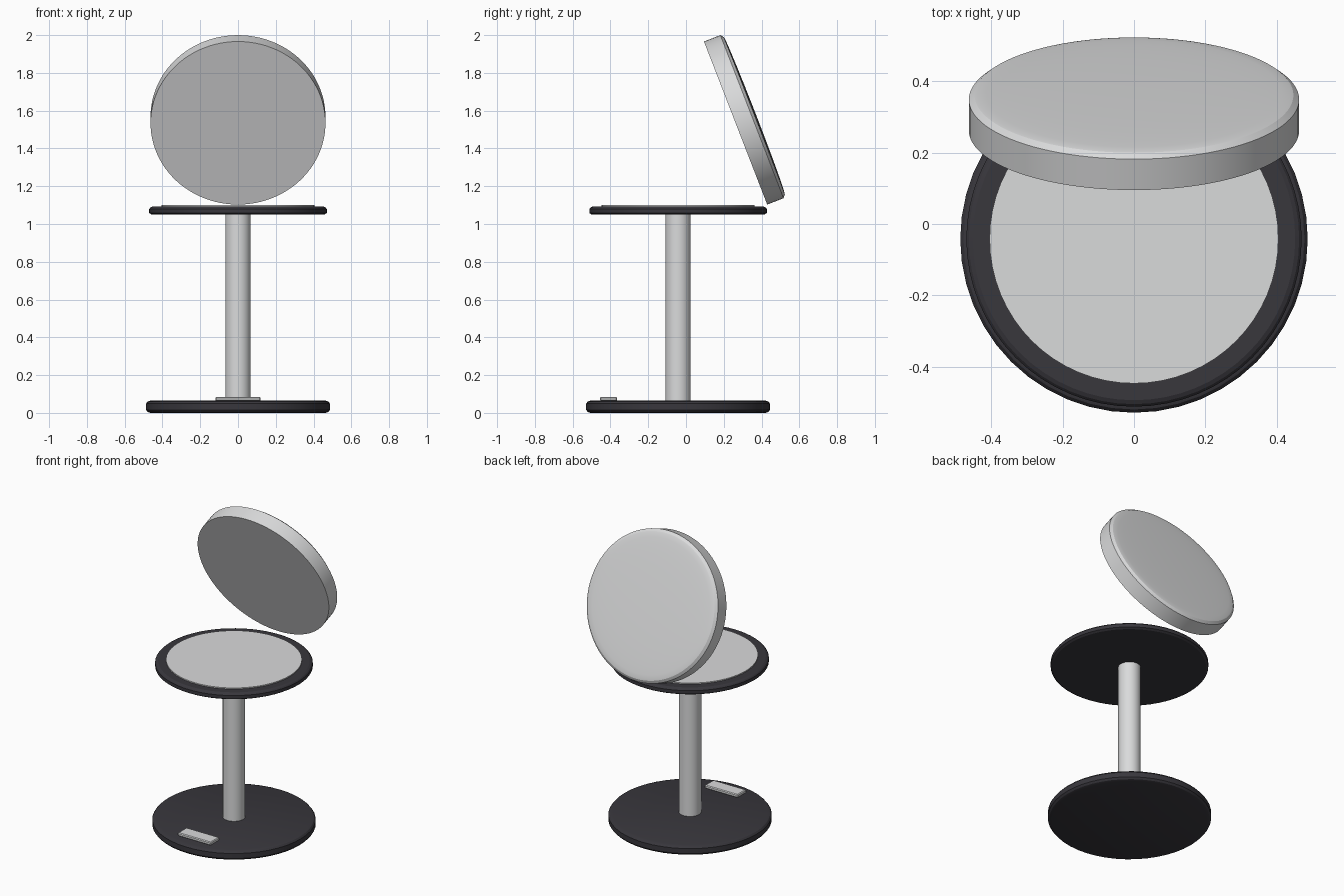
import bpy, bmesh, math
from mathutils import Matrix

if "Cube" in bpy.data.objects:
    bpy.data.objects.remove(bpy.data.objects["Cube"])

AXIS_Y = -0.042


def material(name, rgb):
    m = bpy.data.materials.new(name)
    m.use_nodes = True
    m.diffuse_color = (*rgb, 1)
    bsdf = next(n for n in m.node_tree.nodes if n.type == "BSDF_PRINCIPLED")
    bsdf.inputs["Base Color"].default_value = (*rgb, 1)
    return m


DARK = material("dark charcoal", (0.04, 0.038, 0.046))
PALE = material("pale grey", (0.7, 0.705, 0.71))


def finish(name, bm, mat, angle=30):
    bmesh.ops.recalc_face_normals(bm, faces=bm.faces)
    mesh = bpy.data.meshes.new(name)
    bm.to_mesh(mesh)
    bm.free()
    mesh.materials.append(mat)
    ob = bpy.data.objects.new(name, mesh)
    bpy.context.collection.objects.link(ob)
    bpy.ops.object.select_all(action="DESELECT")
    bpy.context.view_layer.objects.active = ob
    ob.select_set(True)
    bpy.ops.object.shade_smooth_by_angle(angle=math.radians(angle))
    return ob


def lathe(name, profile, mat, sides=64, angle=30):
    """Turn a (radius, height) profile around z; the ends are closed flat."""
    bm = bmesh.new()
    rings = []
    for r, z in profile:
        if r == 0:
            rings.append([bm.verts.new((0, 0, z))] * sides)
        else:
            rings.append([bm.verts.new((r * math.cos(a), r * math.sin(a), z))
                          for a in (math.tau * i / sides for i in range(sides))])
    for low, high in zip(rings, rings[1:]):
        for i in range(sides):
            j = (i + 1) % sides
            bm.faces.new(dict.fromkeys((low[i], low[j], high[j], high[i])))
    for ring, (r, _) in ((rings[0], profile[0]), (rings[-1], profile[-1])):
        if r:
            bm.faces.new(ring)
    ob = finish(name, bm, mat, angle)
    ob.location.y = AXIS_Y
    return ob


# Round foot with chamfered edges
lathe("base", [(0.463, 0), (0.478, 0.005), (0.487, 0.016), (0.487, 0.049),
               (0.478, 0.06), (0.463, 0.065)], DARK, 48, 20)

# Upright tube
lathe("column", [(0.067, 0.06), (0.067, 1.055)], PALE, 48)

# Tray and its pale inlaid top
lathe("seat_tray", [(0.457, 1.05), (0.47, 1.058), (0.47, 1.08),
                    (0.463, 1.088), (0.452, 1.093)], DARK, 64, 20)
lathe("seat_pad", [(0.405, 1.085), (0.405, 1.1)], PALE)

# Tilted round back: straight rim, chamfer, shallow dome behind
dome = [(0.447 * math.cos(t), 0.106 + 0.011 * math.sin(t))
        for t in (math.pi / 2 * i / 8 for i in range(8))] + [(0, 0.117)]
back = lathe("tilted_back", [(0.463, 0), (0.463, 0.093)] + dome, PALE, 96, 25)
back.location = (0, 0.2625, 1.5345)
back.rotation_euler.x = -math.radians(68.8)

# Small raised plate at the front of the foot
bm = bmesh.new()
bmesh.ops.create_cube(bm, size=1, matrix=Matrix.Translation((0, -0.41, 0.074))
                      @ Matrix.Diagonal((0.24, 0.09, 0.022, 1)))
bmesh.ops.bevel(bm, geom=bm.edges[:], offset=0.005, segments=1, affect="EDGES")
finish("front_plate", bm, PALE)
